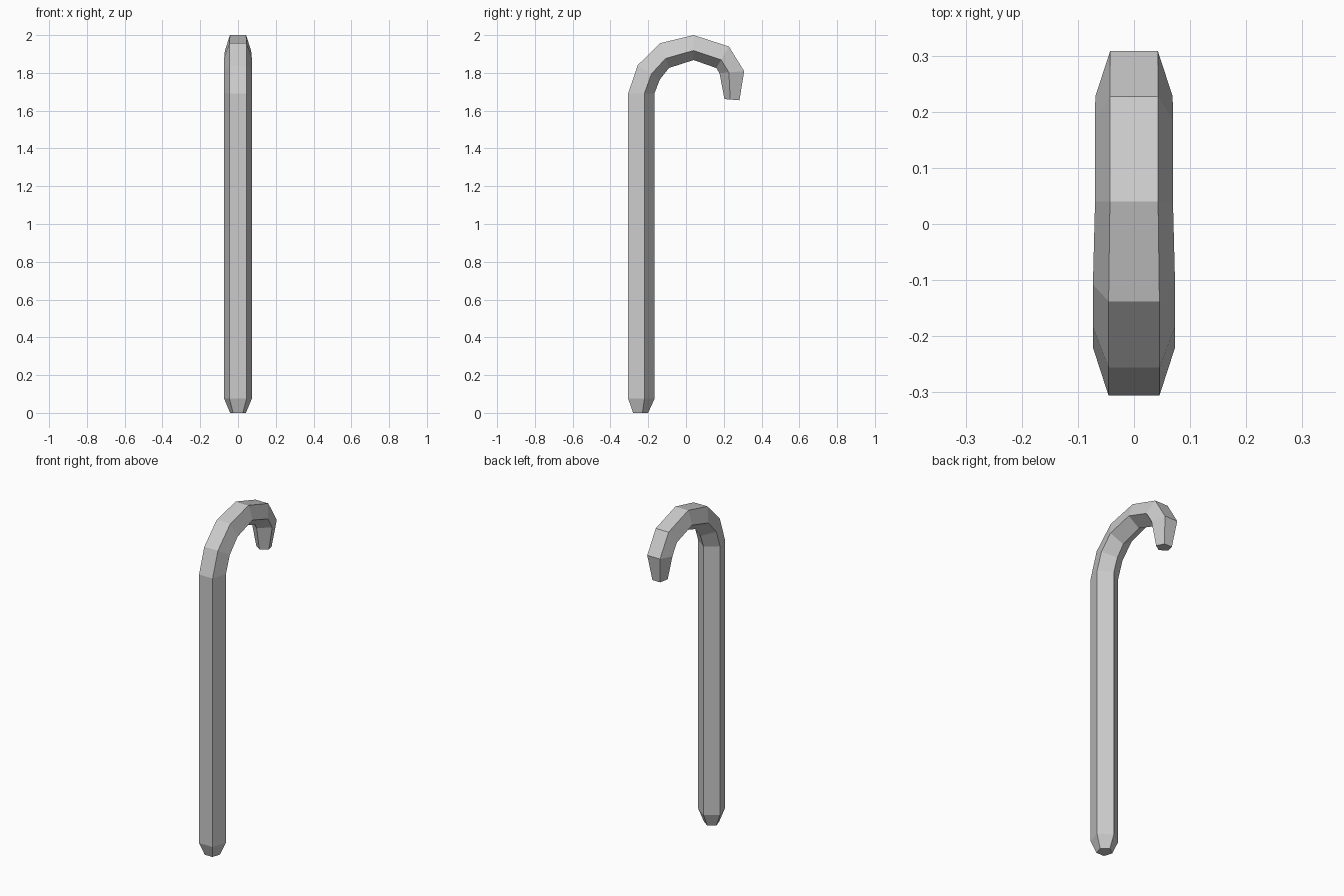
import bpy, bmesh, math
from mathutils import Vector

if "Cube" in bpy.data.objects:
    bpy.data.objects.remove(bpy.data.objects["Cube"])

# Each ring: outer edge position (y, z), direction towards the inside of the bend (y, z), pentagon radius
rings = [
    ((-0.28, 0.0), (1, 0), 0.044),
    ((-0.306, 0.075), (1, 0), 0.077),
    ((-0.306, 1.692), (1, 0), 0.077),
    ((-0.256, 1.84), (0.85, -0.53), 0.077),
    ((-0.138, 1.957), (0.35, -0.94), 0.077),
    ((0.04, 2.0), (0, -1), 0.073),
    ((0.227, 1.94), (-0.5, -0.86), 0.073),
    ((0.308, 1.809), (-1, -0.08), 0.0725),
    ((0.283, 1.655), (-1, 0.08), 0.044),
]
SIDES = 5
bm = bmesh.new()


def make_ring(outer, inward, r):
    n = Vector((0, *inward)).normalized()
    # Flat side faces outwards, pointed corner faces inwards
    centre = Vector((0, *outer)) + n * r * math.cos(math.pi / SIDES)
    verts = []
    for i in range(SIDES):
        a = 2 * math.pi * i / SIDES
        verts.append(bm.verts.new(centre + n * r * math.cos(a) + Vector((r * math.sin(a), 0, 0))))
    return verts


# Skin the five-sided shaft and hook, then cap both ends
loops = [make_ring(*ring) for ring in rings]
for a, b in zip(loops, loops[1:]):
    for i in range(SIDES):
        j = (i + 1) % SIDES
        bm.faces.new((a[i], a[j], b[j], b[i]))
bm.faces.new(loops[0])
bm.faces.new(loops[-1])
bmesh.ops.recalc_face_normals(bm, faces=bm.faces)

mesh = bpy.data.meshes.new("cane")
bm.to_mesh(mesh)
bm.free()
cane = bpy.data.objects.new("cane", mesh)
bpy.context.collection.objects.link(cane)
